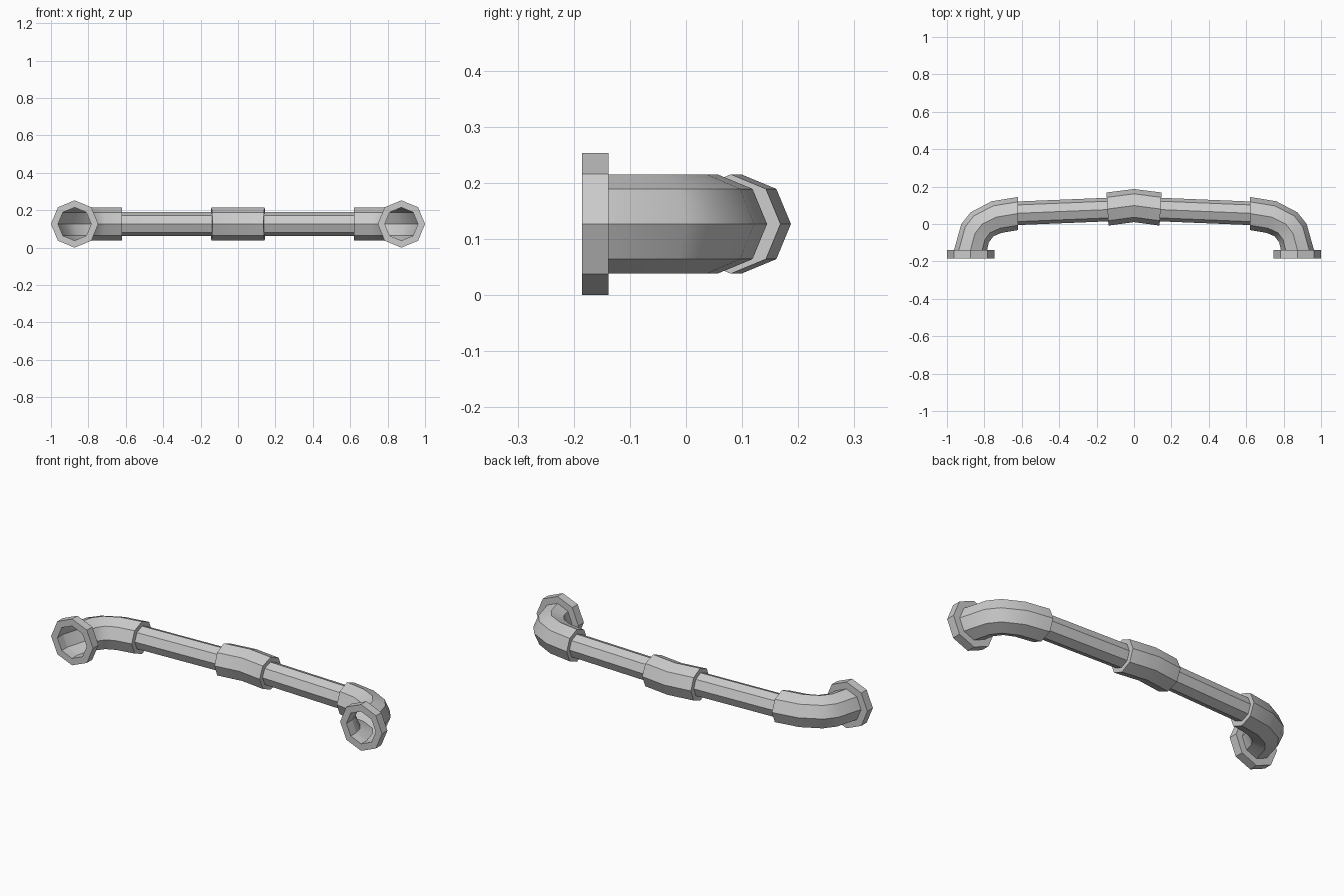
import bpy
import bmesh
from math import radians, sin, cos, tau
from mathutils import Vector

cube = bpy.data.objects.get("Cube")
if cube:
    bpy.data.objects.remove(cube, do_unlink=True)

SIDES = 8
AXIS_Z = 0.1265   # height of the bar's centre line
PIPE_R = 0.0885   # elbows and middle sleeve
ROD_R = 0.063
FLANGE_R = 0.1265
POST_X = 0.8735

metal = bpy.data.materials.new("grey metal")
metal.use_nodes = True
grey = (0.6, 0.6, 0.6, 1.0)
metal.diffuse_color = grey
metal.node_tree.nodes["Principled BSDF"].inputs["Base Color"].default_value = grey


def tube(name, rings, cap_start=False, cap_end=False, closed=False, mirror=False):
    """Octagonal tube through rings given as (x, y, heading in degrees, radius)."""
    bm = bmesh.new()
    loops = []
    for x, y, heading, r in rings:
        h = radians(heading)
        side = Vector((-sin(h), cos(h), 0))
        centre = Vector((x, y, AXIS_Z))
        up = Vector((0, 0, 1))
        angles = [tau * k / SIDES for k in range(SIDES)]
        loops.append([bm.verts.new(centre + r * (cos(a) * side + sin(a) * up))
                      for a in angles])
    pairs = list(zip(loops, loops[1:]))
    if closed:
        pairs.append((loops[-1], loops[0]))
    for a, b in pairs:
        for k in range(SIDES):
            n = (k + 1) % SIDES
            bm.faces.new((a[k], a[n], b[n], b[k]))
    if cap_start:
        bm.faces.new(loops[0][::-1])
    if cap_end:
        bm.faces.new(loops[-1])
    bmesh.ops.recalc_face_normals(bm, faces=bm.faces)
    mesh = bpy.data.meshes.new(name)
    bm.to_mesh(mesh)
    bm.free()
    mesh.materials.append(metal)
    # smooth along the bends, crisp along the octagon's edges
    mesh.shade_smooth()
    mesh.set_sharp_from_angle(angle=radians(35))
    obj = bpy.data.objects.new(name, mesh)
    bpy.context.collection.objects.link(obj)
    if mirror:
        mod = obj.modifiers.new("Mirror", 'MIRROR')
        mod.use_axis[0] = True
        mod.use_mirror_merge = False
    return obj


# Slightly bowed grip rod, running from elbow to elbow
tube("grip_rod", [(-0.63, 0.057, 2.5, ROD_R),
                  (0, 0.083, 0, ROD_R),
                  (0.63, 0.057, -2.5, ROD_R)])

# Thicker sleeve around the middle
tube("middle_sleeve", [(-0.142, 0.08, 3.5, PIPE_R),
                       (0, 0.0985, 0, PIPE_R),
                       (0.142, 0.08, -3.5, PIPE_R)], cap_start=True, cap_end=True)

# Hollow elbows, open at the mounting end
tube("elbows", [(0.62, 0.056, 0, PIPE_R),
                (0.735, 0.037, -17, PIPE_R),
                (0.813, -0.002, -44, PIPE_R),
                (0.85, -0.05, -56, PIPE_R),
                (POST_X, -0.138, -90, PIPE_R)], cap_start=True, mirror=True)

# Ring flanges at the mounting ends
tube("mounting_flanges", [(POST_X, -0.138, -90, PIPE_R),
                          (POST_X, -0.138, -90, FLANGE_R),
                          (POST_X, -0.185, -90, FLANGE_R),
                          (POST_X, -0.185, -90, PIPE_R)], closed=True, mirror=True)
